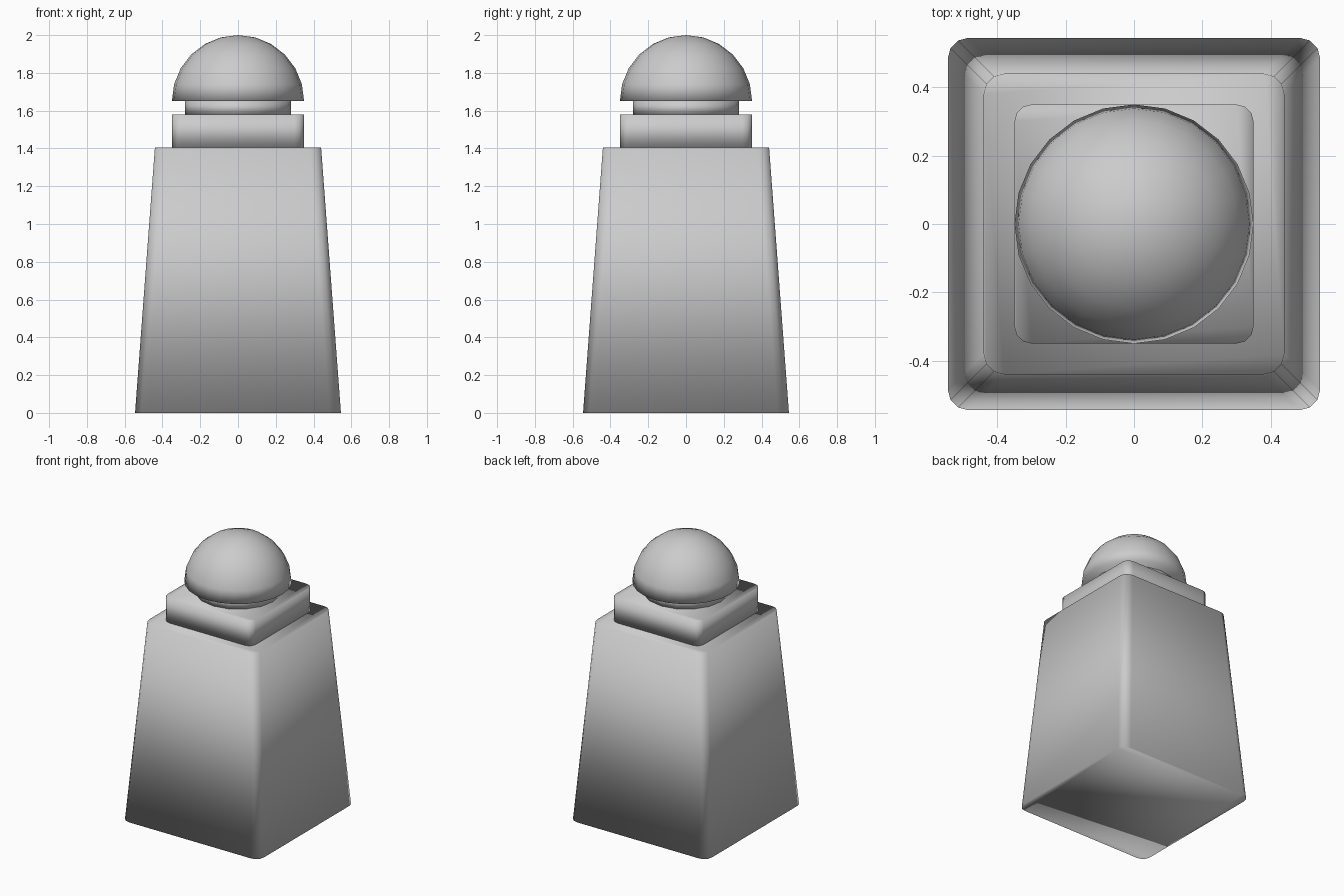
import bpy, bmesh
from math import cos, sin, pi, radians

if "Cube" in bpy.data.objects:
    bpy.data.objects.remove(bpy.data.objects["Cube"])


def rounded_square(half, radius, steps=3):
    """Outline of a square with rounded corners."""
    points = []
    for corner in range(4):
        middle = radians(45 + 90 * corner)
        cx = (half - radius) * (1 if cos(middle) > 0 else -1)
        cy = (half - radius) * (1 if sin(middle) > 0 else -1)
        for i in range(steps + 1):
            a = radians(90 * corner + 90 * i / steps)
            points.append((cx + radius * cos(a), cy + radius * sin(a)))
    return points


def circle(radius, sides):
    return [(radius * cos(2 * pi * i / sides), radius * sin(2 * pi * i / sides))
            for i in range(sides)]


def loft(name, sections, tip=None):
    """Smooth solid through (outline, z) sections, closed by a cap or a tip."""
    bm = bmesh.new()
    rings = [[bm.verts.new((x, y, z)) for x, y in outline] for outline, z in sections]
    n = len(rings[0])
    bm.faces.new(rings[0][::-1])
    for low, high in zip(rings, rings[1:]):
        for i in range(n):
            j = (i + 1) % n
            bm.faces.new((low[i], low[j], high[j], high[i]))
    if tip is None:
        bm.faces.new(rings[-1])
    else:
        top = bm.verts.new((0, 0, tip))
        for i in range(n):
            bm.faces.new((rings[-1][i], rings[-1][(i + 1) % n], top))
    for face in bm.faces:
        face.smooth = True
    mesh = bpy.data.meshes.new(name)
    bm.to_mesh(mesh)
    bm.free()
    obj = bpy.data.objects.new(name, mesh)
    bpy.context.collection.objects.link(obj)
    return obj


# Tapered post body
loft("tapered_body", [(rounded_square(0.545, 0.06), 0), (rounded_square(0.44, 0.06), 1.405)])

# Square collar on top of the body
loft("square_collar", [(rounded_square(0.35, 0.05), 1.405), (rounded_square(0.35, 0.05), 1.58)])

# Round neck
loft("round_neck", [(circle(0.28, 16), 1.58), (circle(0.28, 16), 1.65)])

# Half-sphere cap
R = 0.35
dome = [(circle(R * cos(radians(15 * k)), 24), 1.65 + R * sin(radians(15 * k)))
        for k in range(6)]
loft("dome_cap", dome, tip=1.65 + R)
